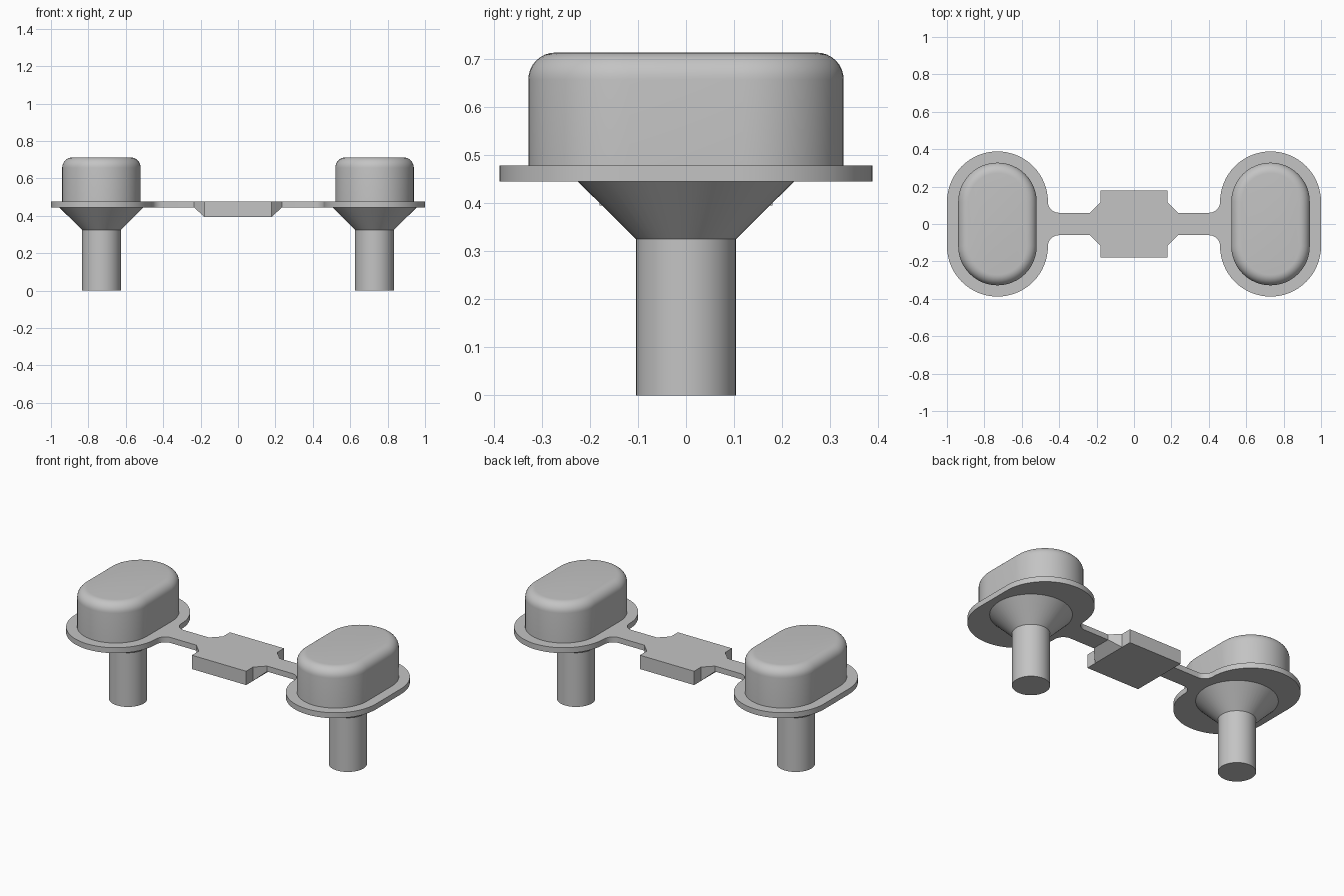
import bpy, bmesh
from math import sin, cos, radians

if "Cube" in bpy.data.objects:
    bpy.data.objects.remove(bpy.data.objects["Cube"])

grey = bpy.data.materials.new("grey")
grey.diffuse_color = (0.55, 0.55, 0.55, 1)
grey.use_nodes = True
grey.node_tree.nodes["Principled BSDF"].inputs["Base Color"].default_value = grey.diffuse_color

CX, HALF = 0.73, 0.118           # centre of each end, half length of straight sides
Z_LOW, Z_TOP = 0.445, 0.478      # plate thickness


def arc(cx, cy, r, a0, a1, n):
    return [(cx + r * cos(radians(a0 + (a1 - a0) * i / n)),
             cy + r * sin(radians(a0 + (a1 - a0) * i / n))) for i in range(n + 1)]


def stadium(r):
    return arc(0, -HALF, r, 180, 360, 24) + arc(0, HALF, r, 0, 180, 24)


def at(outline, z):
    return [(x, y, z) for x, y in outline]


def loft(name, rings, start=False, end=False, x=0, mirror=1, open_x=None):
    """Skin a stack of equal rings, optionally closing the ends."""
    bm = bmesh.new()
    loops = [[bm.verts.new(((p[0] + x) * mirror, p[1], p[2])) for p in ring] for ring in rings]
    for a, b in zip(loops, loops[1:]):
        for i in range(len(a)):
            j = (i + 1) % len(a)
            bm.faces.new((a[i], a[j], b[j], b[i]))
    if start:
        bm.faces.new(loops[0][::-1])
    if end:
        bm.faces.new(loops[-1])
    bmesh.ops.remove_doubles(bm, verts=bm.verts, dist=1e-5)
    if mirror < 0:
        bmesh.ops.reverse_faces(bm, faces=bm.faces)
    if open_x is not None:       # leave the joint to the centre block open
        hidden = [f for f in bm.faces
                  if all(abs(abs(v.co.x) - open_x) < 1e-4 for v in f.verts)]
        bmesh.ops.delete(bm, geom=hidden, context='FACES_ONLY')
    mesh = bpy.data.meshes.new(name)
    bm.to_mesh(mesh)
    bm.free()
    mesh.materials.append(grey)
    obj = bpy.data.objects.new(name, mesh)
    bpy.context.collection.objects.link(obj)
    bpy.ops.object.select_all(action='DESELECT')
    obj.select_set(True)
    bpy.context.view_layer.objects.active = obj
    bpy.ops.object.shade_smooth_by_angle(angle=radians(30))


# Flange outline with its half of the bridge and the rounded inner corners
JOINT, BRIDGE = 0.235, 0.06
fillet = HALF - BRIDGE
plate = ([(JOINT, -BRIDGE)]
         + arc(CX - 0.27 - fillet, -HALF, fillet, 90, 0, 8)
         + arc(CX, -HALF, 0.27, 180, 360, 32)
         + arc(CX, HALF, 0.27, 0, 180, 32)
         + arc(CX - 0.27 - fillet, HALF, fillet, 0, -90, 8)
         + [(JOINT, BRIDGE)])

# Rounded cap: straight wall, then a quarter-round top edge
R, F, CAP_TOP = 0.21, 0.056, 0.713
cap = [at(stadium(R), Z_TOP)]
for i in range(9):
    t = radians(90 * i / 8)
    cap.append(at(stadium(R - F + F * cos(t)), CAP_TOP - F + F * sin(t)))

# Round stem flaring into a cone under the flange
stem = [at(arc(0, 0, r, 0, 360, 48)[:-1], z)
        for r, z in ((0.104, 0), (0.104, 0.325), (0.225, Z_LOW))]

for side, m in (("right", 1), ("left", -1)):
    loft(side + "_flange", [at(plate, Z_LOW), at(plate, Z_TOP)], True, True,
         mirror=m, open_x=JOINT)
    loft(side + "_cap", cap, end=True, x=CX, mirror=m)
    loft(side + "_stem", stem, start=True, x=CX, mirror=m)


# Square centre block with a tapered neck on each side
def section(x, half, low):
    return [(x, -half, low), (x, half, low), (x, half, Z_TOP), (x, -half, Z_TOP)]


B, LOW = 0.18, 0.395
loft("centre_block", [section(-JOINT, BRIDGE, Z_LOW), section(-B, 0.115, LOW),
                      section(-B, B, LOW), section(B, B, LOW),
                      section(B, 0.115, LOW), section(JOINT, BRIDGE, Z_LOW)])
